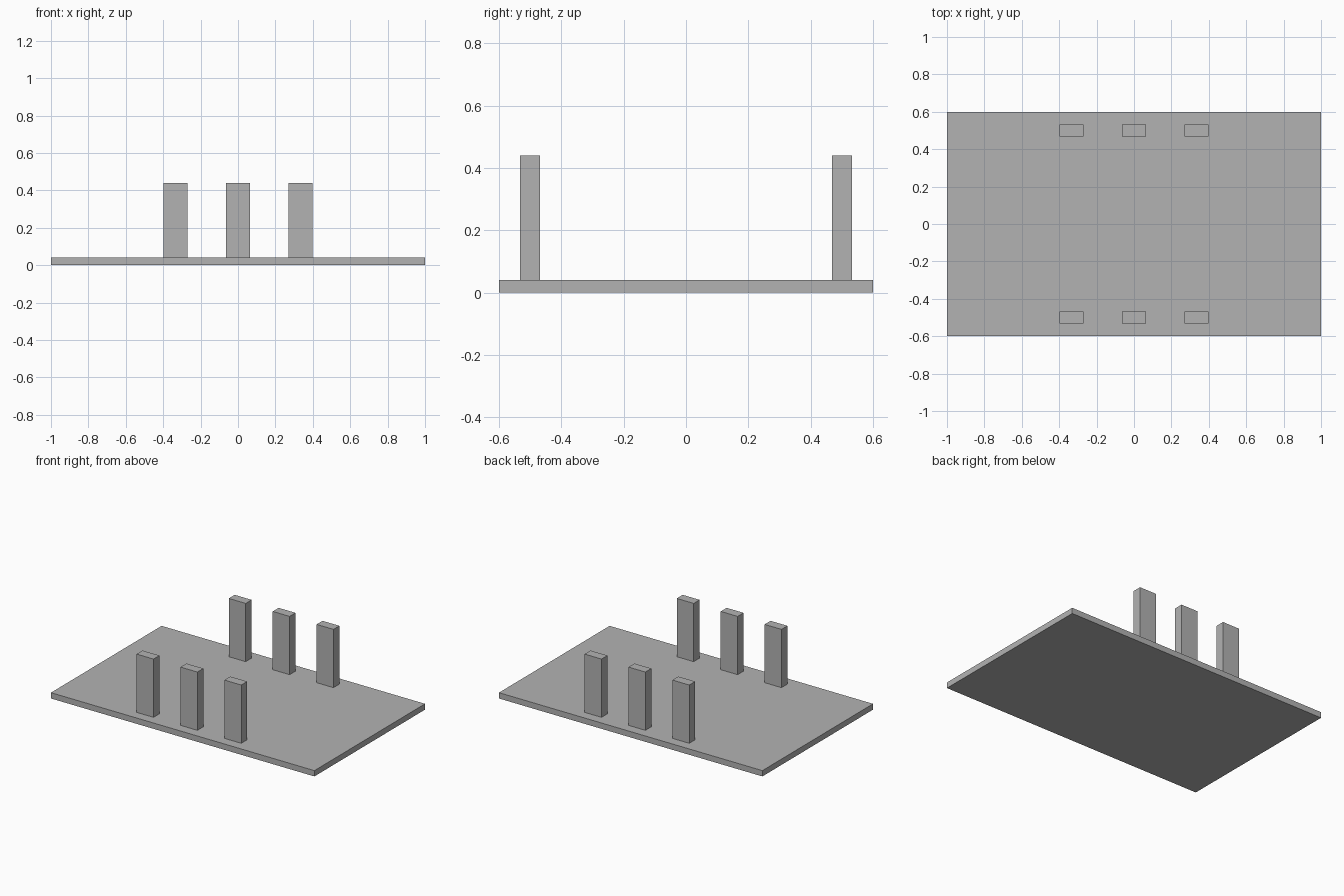
import bpy

# Remove the default cube only
cube = bpy.data.objects.get("Cube")
if cube:
    bpy.data.objects.remove(cube, do_unlink=True)

# Single plain grey material
GREY = (0.45, 0.45, 0.45, 1.0)
grey = bpy.data.materials.new("plain_grey")
grey.use_nodes = True
grey.diffuse_color = GREY
grey.node_tree.nodes["Principled BSDF"].inputs["Base Color"].default_value = GREY


def box(name, size, x, y, bottom):
    """Add a flat-faced box whose underside sits at the given height."""
    bpy.ops.mesh.primitive_cube_add(size=1, location=(x, y, bottom + size[2] / 2))
    obj = bpy.context.object
    obj.name = name
    obj.scale = size
    bpy.ops.object.transform_apply(location=False, rotation=False, scale=True)
    obj.data.materials.append(grey)
    return obj


# Base slab
THICKNESS = 0.04
box("base_plate", (2, 1.2, THICKNESS), 0, 0, 0)

# Two rows of three upright posts along the long edges
POST = (0.128, 0.064, 0.4)
SPACING = 1 / 3
for row, y in (("front", -0.5), ("back", 0.5)):
    for side, step in (("right", -1), ("middle", 0), ("left", 1)):
        box(f"{row}_{side}_post", POST, step * SPACING, y, THICKNESS)
